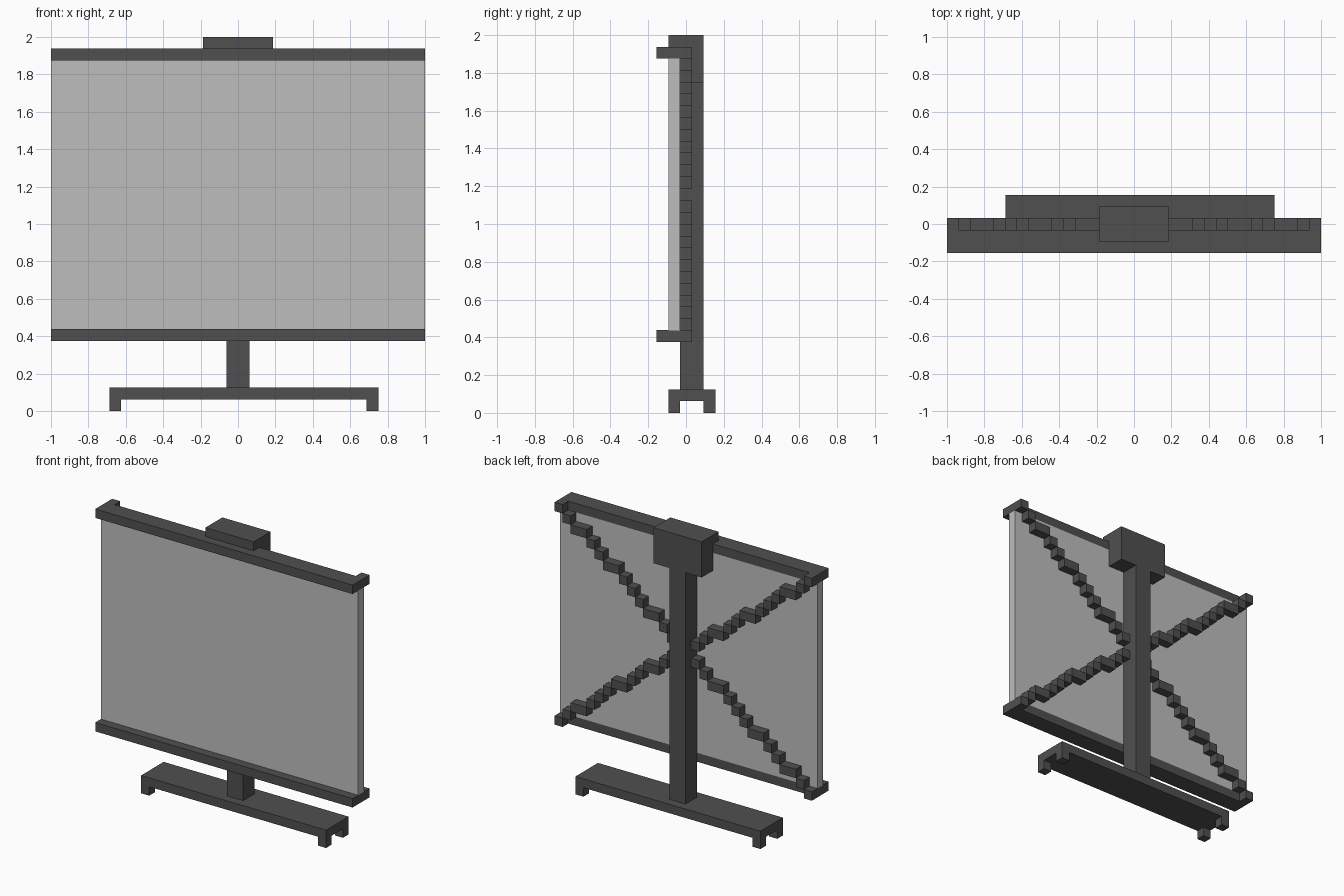
import bpy

cube = bpy.data.objects.get("Cube")
if cube:
    bpy.data.objects.remove(cube, do_unlink=True)

U = 1 / 16  # block size


def material(name, value):
    m = bpy.data.materials.new(name)
    m.use_nodes = True
    col = (value, value, value, 1)
    m.diffuse_color = col
    bsdf = m.node_tree.nodes["Principled BSDF"]
    bsdf.inputs["Base Color"].default_value = col
    bsdf.inputs["Roughness"].default_value = 0.8
    return m


dark = material("dark grey", 0.08)
light = material("light grey", 0.515)


def part(name, boxes, mat):
    """One object from boxes given as (x0, x1, y0, y1, z0, z1) in blocks."""
    verts, faces = [], []
    for x0, x1, y0, y1, z0, z1 in boxes:
        n = len(verts)
        verts += [(x * U, y * U, z * U) for z in (z0, z1)
                  for x, y in ((x0, y0), (x1, y0), (x1, y1), (x0, y1))]
        faces += [[n + i for i in f] for f in
                  ((3, 2, 1, 0), (4, 5, 6, 7), (0, 1, 5, 4),
                   (1, 2, 6, 5), (2, 3, 7, 6), (3, 0, 4, 7))]
    mesh = bpy.data.meshes.new(name)
    mesh.from_pydata(verts, [], faces)
    mesh.materials.append(mat)
    ob = bpy.data.objects.new(name, mesh)
    bpy.context.collection.objects.link(ob)
    return ob


# Screen panel between two rails
part("screen", [(-16, 16, -1.5, -0.5, 7, 30)], light)
part("top_rail", [(-16, 16, -2.5, -0.5, 30, 31)], dark)
part("bottom_rail", [(-16, 16, -2.5, -0.5, 6, 7)], dark)

# Post with a head block that hooks over the top rail
part("post", [(-1, 1, -0.5, 1.5, 2, 28)], dark)
part("post_head", [(-3, 3, -0.5, 1.5, 28, 31),
                   (-3, 3, -1.5, 1.5, 31, 32)], dark)

# Base plate with four feet
part("base", [(-11, 12, -1.5, 2.5, 1, 2)], dark)
for side, x in (("right", -11), ("left", 11)):
    for end, y in (("front", -1.5), ("back", 1.5)):
        part(f"{end}_{side}_foot", [(x, x + 1, y, y + 1, 0, 1)], dark)


# Stepped diagonal braces, from each corner in to the post
def brace(name, widths, sx, top):
    boxes, i = [], 0
    for row, w in enumerate(widths):
        xa, xb = sorted((sx * (16 - i), sx * (16 - i - w)))
        z = 30 - row if top else 6 + row
        boxes.append((xa, xb, -0.5, 0.5, z, z + 1))
        i += w
    part(name, boxes, dark)


run_a = (1, 1, 2, 1, 1, 2, 1, 1, 1, 2, 1, 1)
run_b = (1, 1, 2, 1, 1, 1, 2, 1, 1, 2, 1, 1)
brace("upper_left_brace", run_a, 1, True)
brace("lower_right_brace", run_a, -1, False)
brace("upper_right_brace", run_b, -1, True)
brace("lower_left_brace", run_b, 1, False)
